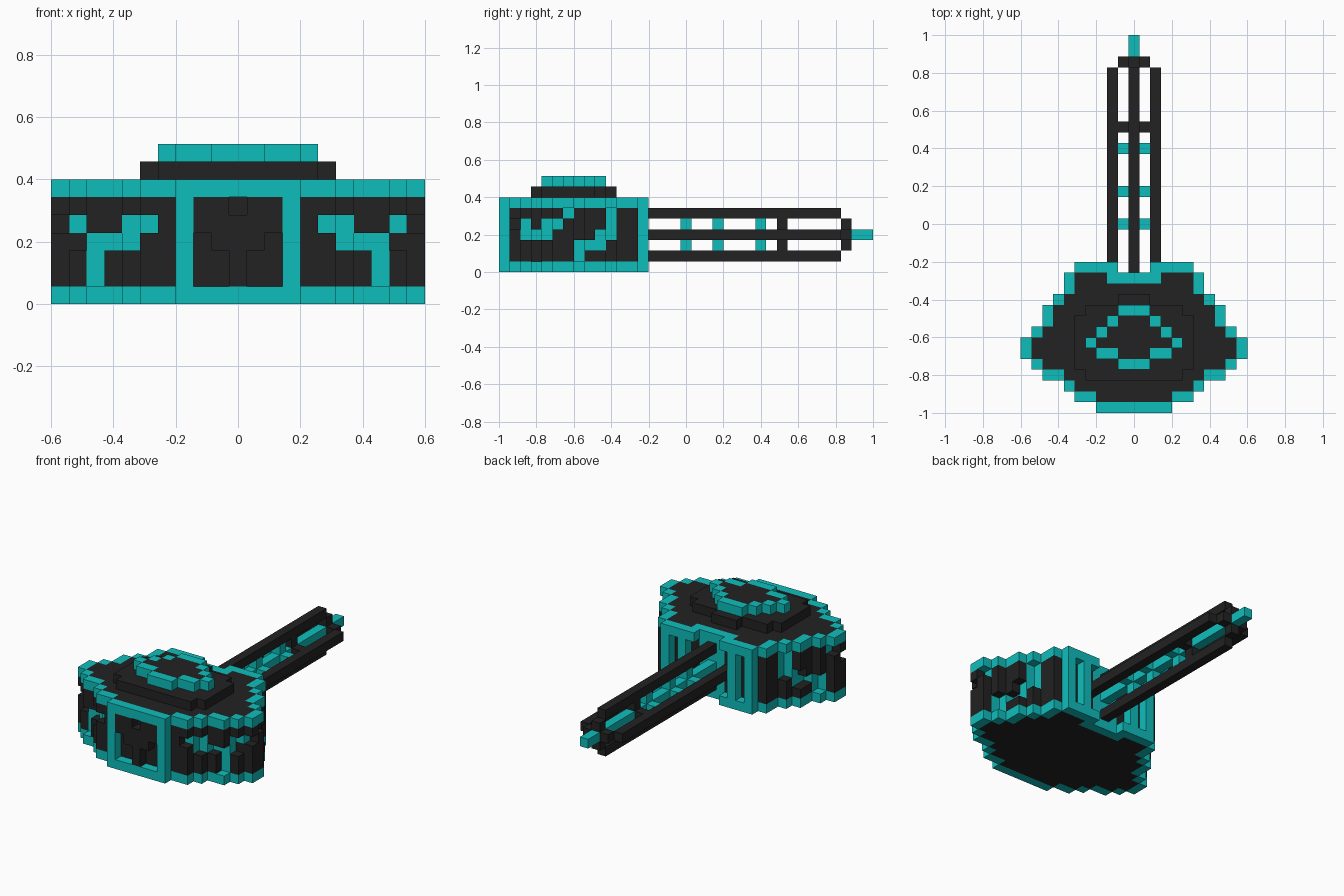
import bpy, bmesh
from mathutils import Vector

if "Cube" in bpy.data.objects:
    bpy.data.objects.remove(bpy.data.objects["Cube"], do_unlink=True)

U = 2 / 35                                  # edge of one block
DIRS = [(1, 0, 0), (-1, 0, 0), (0, 1, 0), (0, -1, 0), (0, 0, 1), (0, 0, -1)]


def material(name, rgb):
    m = bpy.data.materials.new(name)
    m.use_nodes = True
    m.diffuse_color = (*rgb, 1)
    m.node_tree.nodes["Principled BSDF"].inputs["Base Color"].default_value = (*rgb, 1)
    return m


MATS = [material("charcoal", (0.016, 0.016, 0.016)),
        material("turquoise", (0.0045, 0.515, 0.50))]
BLACK, CYAN = 0, 1


def block_mesh(name, cells):
    """Skin a {(column, row, layer): colour} set of blocks, outer faces only."""
    bm = bmesh.new()
    for cell, colour in cells.items():
        centre = Vector((cell[0] * U, -1 + (cell[1] + 0.5) * U, (cell[2] + 0.5) * U))
        for d in DIRS:
            if tuple(a + b for a, b in zip(cell, d)) in cells:
                continue
            n = Vector(d)
            s = Vector((d[1], d[2], d[0]))
            t = n.cross(s)
            corners = [(-1, -1), (1, -1), (1, 1), (-1, 1)]
            face = bm.faces.new([bm.verts.new(centre + (n + s * a + t * b) * U / 2)
                                 for a, b in corners])
            face.material_index = colour
    bmesh.ops.remove_doubles(bm, verts=bm.verts, dist=U / 100)
    me = bpy.data.meshes.new(name)
    bm.to_mesh(me)
    bm.free()
    for m in MATS:
        me.materials.append(m)
    ob = bpy.data.objects.new(name, me)
    bpy.context.collection.objects.link(ob)
    return ob


def box_cells(x, y, z, colour):
    """Blocks filling inclusive ranges."""
    return {(i, j, k): colour for i in range(x[0], x[1] + 1)
            for j in range(y[0], y[1] + 1) for k in range(z[0], z[1] + 1)}


def plus_cells(row, colour):
    """Upright plus around the barrel axis."""
    return {**box_cells((-1, 1), (row, row), (3, 3), colour),
            **box_cells((0, 0), (row, row), (2, 4), colour)}


# Turret footprint: half width of each row, with a notch at the back
HALF = [3, 5, 6, 8, 9, 10, 10, 9, 8, 8, 7, 6, 6, 5]
plan = {(i, j) for j, w in enumerate(HALF) for i in range(-w, w + 1)
        if not (j == 13 and abs(i) <= 1)}
rim = {(i, j) for i, j in plan
       if not {(i + 1, j), (i - 1, j), (i, j + 1), (i, j - 1)} <= plan}

# Carved pattern in the side walls: (column, row) -> layers
GROOVES = {(5, 1): (4,), (6, 2): (3, 4), (7, 3): (3,), (8, 3): (1, 2, 3),
           (9, 4): (3, 4), (10, 5): (4,), (10, 6): (5,), (9, 7): (1, 2),
           (8, 8): (2,), (8, 9): (2, 3), (7, 10): (3, 4, 5)}
grooves = {(s * i, j, k) for (i, j), ks in GROOVES.items() for k in ks for s in (1, -1)}


def carved(i, j, k):
    a = abs(i)
    if not 1 <= k <= 5:
        return False
    if j == 0 and a <= 2:                   # front panel around its raised crest
        crest = (k >= 4 and not (a == 0 and k == 5)) or (k == 3 and a <= 1) or a == 0
        return not crest or (a == 0 and k == 5)
    return (j == 13 and a in (2, 4)) or (i, j, k) in grooves


def wall_colour(i, j, k):
    a = abs(i)
    if k in (0, 6):                         # bordered floor and roof
        return CYAN if (i, j) in rim or (j == 12 and a <= 2) else BLACK
    if (j == 0 and a == 3) or j == 13 or (j == 12 and a <= 1):
        return CYAN                         # front and back frames
    if (i, j) in rim or (a, j, k) == (9, 5, 3):
        return BLACK
    touching = {(i + 1, j, k), (i - 1, j, k), (i, j + 1, k), (i, j - 1, k)}
    return CYAN if touching & grooves else BLACK


block_mesh("turret_body", {(i, j, k): wall_colour(i, j, k)
                           for i, j in plan for k in range(7) if not carved(i, j, k)})

# Stepped hatch on the roof
base = {}
for row, half in zip(range(3, 11), [4, 5, 5, 5, 5, 5, 4, 1]):
    base.update(box_cells((-half, half), (row, row), (7, 7), BLACK))
block_mesh("hatch_base", base)

lid = {}
for row, half, inner in zip(range(4, 10), [1, 3, 4, 3, 2, 1], [-1, 1, 3, 2, 1, -1]):
    lid.update(box_cells((-half, half), (row, row), (8, 8), CYAN))
    lid.update(box_cells((-inner, inner), (row, row), (8, 8), BLACK))
block_mesh("hatch_lid", lid)

# Barrel: four rails around a bright core
for name, x, z, start in [("rail_left", 2, 3, 13), ("rail_right", -2, 3, 13),
                          ("rail_top", 0, 5, 13), ("rail_bottom", 0, 1, 13)]:
    block_mesh(name, box_cells((x, x), (start, 31), (z, z), BLACK))

core = box_cells((0, 0), (13, 34), (3, 3), CYAN)
for row, colour in [(17, CYAN), (20, CYAN), (24, CYAN), (26, BLACK), (32, BLACK)]:
    core.update(plus_cells(row, colour))
block_mesh("barrel_core", core)
